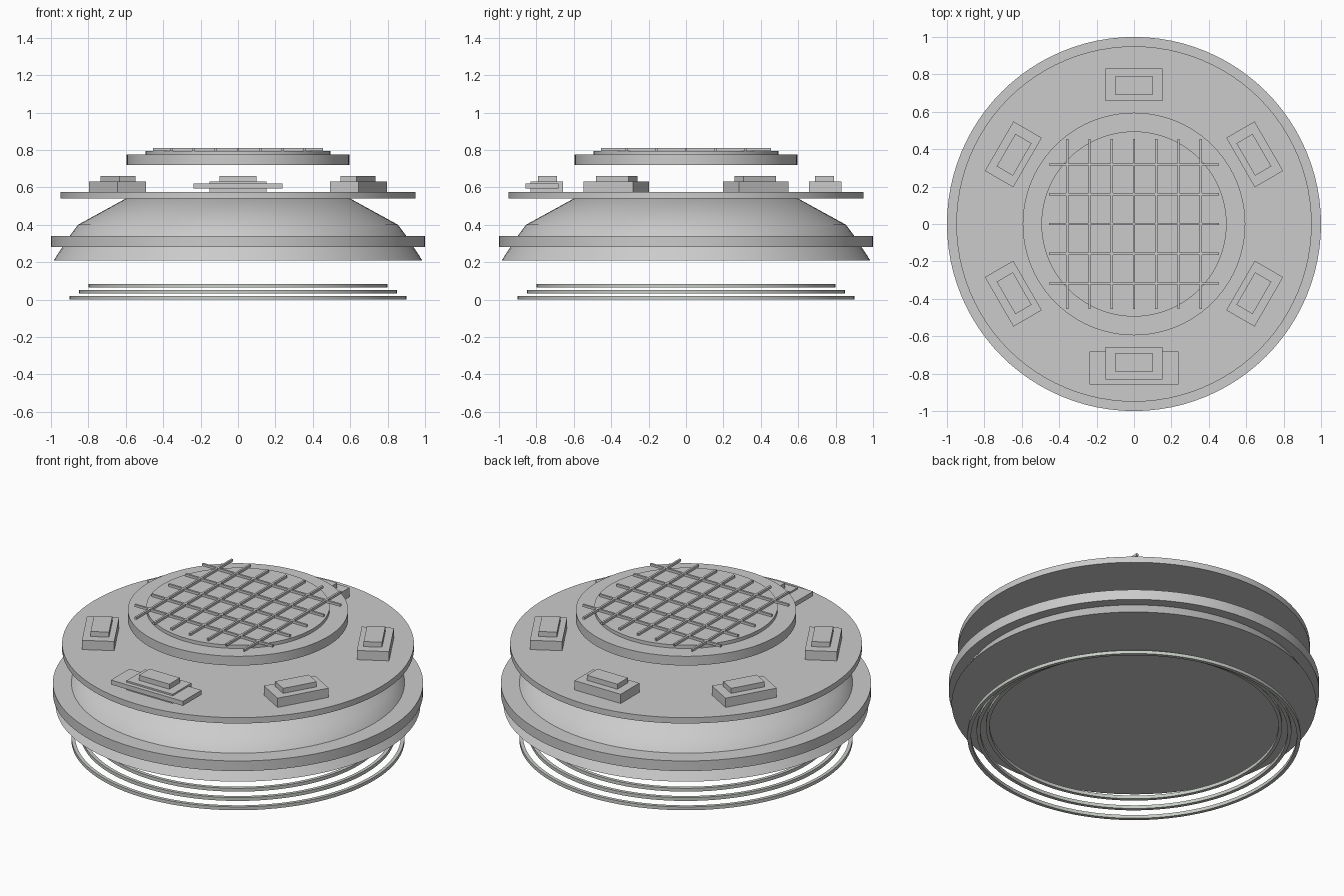
import bpy
import bmesh
from math import radians, cos, sin, pi
from mathutils import Matrix

cube = bpy.data.objects.get("Cube")
if cube:
    bpy.data.objects.remove(cube, do_unlink=True)

SEGMENTS = 96


def make_material(name, color):
    mat = bpy.data.materials.new(name)
    mat.use_nodes = True
    mat.diffuse_color = color
    mat.node_tree.nodes["Principled BSDF"].inputs["Base Color"].default_value = color
    return mat


grey = make_material("metal grey", (0.6, 0.6, 0.6, 1))
ring_grey = make_material("ring grey", (0.58, 0.61, 0.57, 1))


def finish(name, bm, mat, smooth=False):
    bmesh.ops.recalc_face_normals(bm, faces=bm.faces)
    mesh = bpy.data.meshes.new(name)
    bm.to_mesh(mesh)
    bm.free()
    mesh.materials.append(mat)
    obj = bpy.data.objects.new(name, mesh)
    bpy.context.collection.objects.link(obj)
    if smooth:
        bpy.ops.object.select_all(action="DESELECT")
        obj.select_set(True)
        bpy.context.view_layer.objects.active = obj
        bpy.ops.object.shade_smooth_by_angle(angle=radians(30))
    return obj


def lathe(name, profile, mat=grey, closed=False):
    """Turn a (radius, height) profile about z; cap the ends unless it is a closed loop."""
    bm = bmesh.new()
    rings = []
    for r, z in profile:
        angles = [2 * pi * i / SEGMENTS for i in range(SEGMENTS)]
        rings.append([bm.verts.new((r * cos(a), r * sin(a), z)) for a in angles])
    pairs = list(zip(rings, rings[1:]))
    if closed:
        pairs.append((rings[-1], rings[0]))
    else:
        bm.faces.new(rings[0])
        bm.faces.new(rings[-1])
    for low, high in pairs:
        for i in range(SEGMENTS):
            j = (i + 1) % SEGMENTS
            bm.faces.new((low[i], low[j], high[j], high[i]))
    return finish(name, bm, mat, smooth=True)


def disc(name, r, z0, z1):
    return lathe(name, [(r, z0), (r, z1)])


def washer(name, inner, outer, z0, z1, mat=grey):
    loop = [(inner, z0), (outer, z0), (outer, z1), (inner, z1)]
    return lathe(name, loop, mat, closed=True)


def box(name, size, center, turn=0.0):
    """Box placed at center, then swung about the z axis."""
    bm = bmesh.new()
    place = Matrix.Rotation(turn, 4, "Z") @ Matrix.Translation(center)
    bmesh.ops.create_cube(bm, size=1, matrix=place @ Matrix.Diagonal((*size, 1)))
    return finish(name, bm, grey)


# Three thin floating rings under the hull
for i in range(3):
    outer = 0.9 - 0.05 * i
    base = 0.032 * i
    washer(f"lower_ring_{i + 1}", outer - 0.02, outer, base, base + 0.02, ring_grey)

# Hull with its rim and upper deck
lathe("hull", [(0.985, 0.21), (0.9, 0.34), (0.855, 0.4), (0.6, 0.54), (0.58, 0.54), (0.58, 0.575)])
washer("hull_rim", 0.88, 1.0, 0.28, 0.34)
washer("upper_deck", 0.58, 0.95, 0.54, 0.575)

# Six stepped blocks around the deck
for i in range(6):
    turn = i * pi / 3
    box(f"deck_block_{i + 1}", (0.305, 0.175, 0.055), (0, -0.745, 0.6025), turn)
    box(f"deck_block_cap_{i + 1}", (0.2, 0.1, 0.03), (0, -0.74, 0.645), turn)
box("front_plate", (0.475, 0.175, 0.027), (0, -0.77, 0.607))

# Floating top cap with its grille
disc("top_cap", 0.595, 0.72, 0.775)
disc("grille_base", 0.495, 0.775, 0.795)
for i in range(-3, 4):
    box(f"grille_long_bar_{i + 4}", (0.012, 0.91, 0.014), (0.119 * i, 0, 0.802))
for i in range(-2, 3):
    box(f"grille_cross_bar_{i + 3}", (0.91, 0.012, 0.014), (0, 0.159 * i, 0.802))
